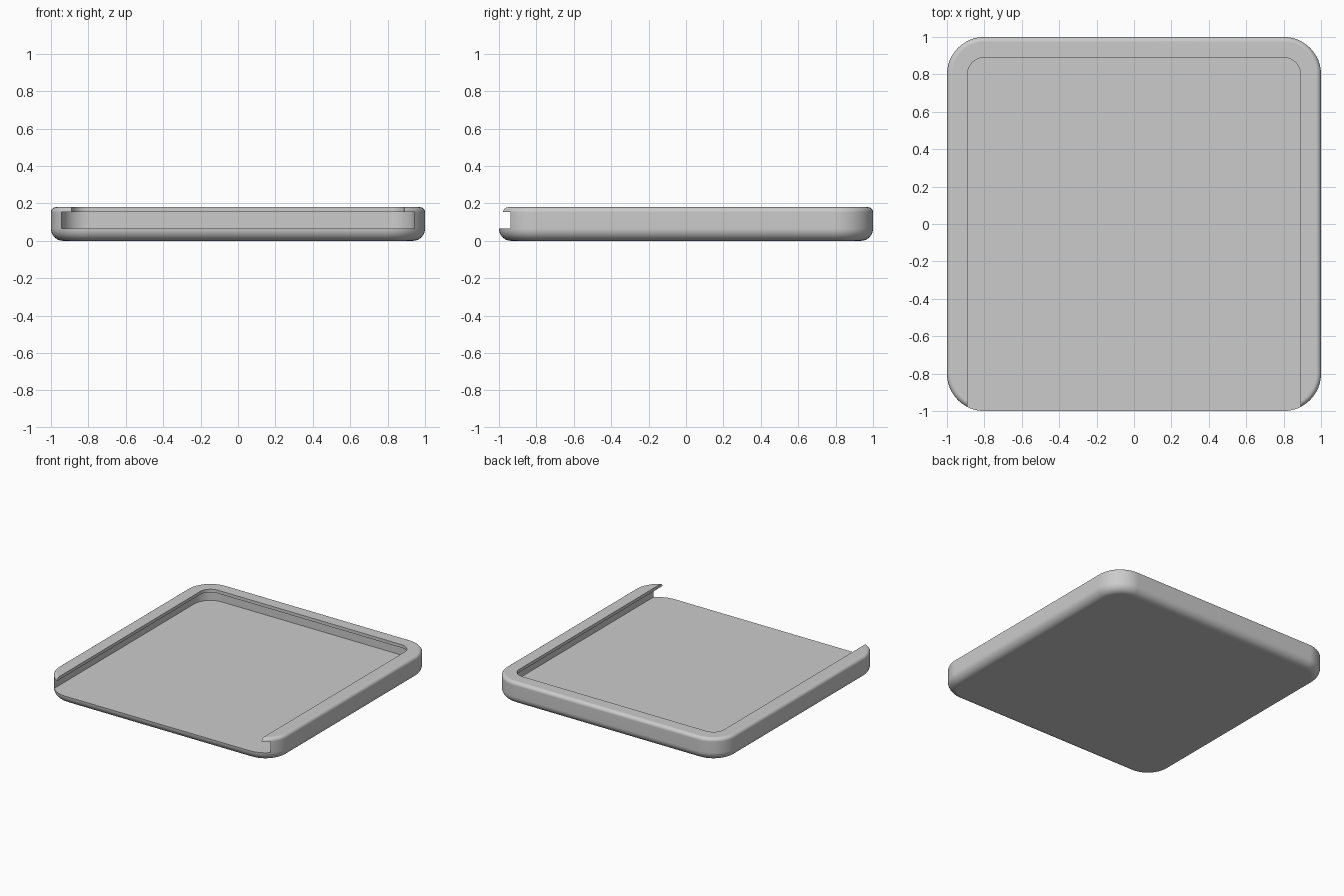
import bpy, bmesh, math

cube = bpy.data.objects.get("Cube")
if cube:
    bpy.data.objects.remove(cube, do_unlink=True)

HEIGHT = 0.18
CORNER = 0.2
FLOOR, LIP = 0.067, 0.155

grey = bpy.data.materials.new("plain grey")
grey.use_nodes = True
colour = (0.6, 0.6, 0.6, 1)
grey.diffuse_color = colour
grey.node_tree.nodes["Principled BSDF"].inputs["Base Color"].default_value = colour


def outline(inset, open_front=False, steps=12):
    """Rounded square inset from the outer edge; optionally run out past the front."""
    r, c = CORNER - inset, 1 - CORNER
    pts = []
    for q, (sx, sy) in enumerate([(1, 1), (-1, 1), (-1, -1), (1, -1)]):
        if open_front and sy < 0:
            pts.append((sx * (1 - inset), -1.3))
            continue
        for i in range(steps + 1):
            a = math.pi / 2 * (q + i / steps)
            pts.append((sx * c + r * math.cos(a), sy * c + r * math.sin(a)))
    return pts


def loft(name, layers, open_front=False):
    """Closed solid through (inset, z) layers."""
    bm = bmesh.new()
    rings = [[bm.verts.new((x, y, z)) for x, y in outline(d, open_front)] for d, z in layers]
    for low, high in zip(rings, rings[1:]):
        n = len(low)
        for i in range(n):
            j = (i + 1) % n
            bm.faces.new((low[i], low[j], high[j], high[i]))
    bm.faces.new(rings[0][::-1])
    bm.faces.new(rings[-1])
    bmesh.ops.recalc_face_normals(bm, faces=bm.faces)
    mesh = bpy.data.meshes.new(name)
    bm.to_mesh(mesh)
    bm.free()
    obj = bpy.data.objects.new(name, mesh)
    bpy.context.collection.objects.link(obj)
    mesh.materials.append(grey)
    return obj


def fillet(radius, top, steps):
    """Quarter-round layers for the bottom or top rim."""
    out = []
    for i in range(steps + 1):
        a = math.pi / 2 * i / steps
        d = radius * (1 - math.sin(a))
        h = radius * (1 - math.cos(a))
        out.append((d, HEIGHT - h if top else h))
    return out[::-1] if top else out


# Tray body with a large bottom round and a small top round
tray = loft("sliding_lid_tray", fillet(0.065, False, 8) + fillet(0.027, True, 6))

# Groove under the lip, and the narrower opening through the lip
cutters = [
    loft("groove_cutter", [(0.057, FLOOR), (0.057, LIP)], True),
    loft("opening_cutter", [(0.11, 0.1), (0.11, 0.3)], True),
]
bpy.ops.object.select_all(action="DESELECT")
tray.select_set(True)
bpy.context.view_layer.objects.active = tray
for cutter in cutters:
    cutter.hide_render = True
    mod = tray.modifiers.new(cutter.name, "BOOLEAN")
    mod.operation = "DIFFERENCE"
    mod.solver = "EXACT"
    mod.object = cutter
    bpy.ops.object.modifier_apply(modifier=mod.name)
    bpy.data.objects.remove(cutter, do_unlink=True)

# Smooth rounds, crisp cut edges, even shading on the flats
bpy.ops.object.shade_smooth_by_angle(angle=math.radians(30))
weighted = tray.modifiers.new("even_flats", "WEIGHTED_NORMAL")
weighted.keep_sharp = True
